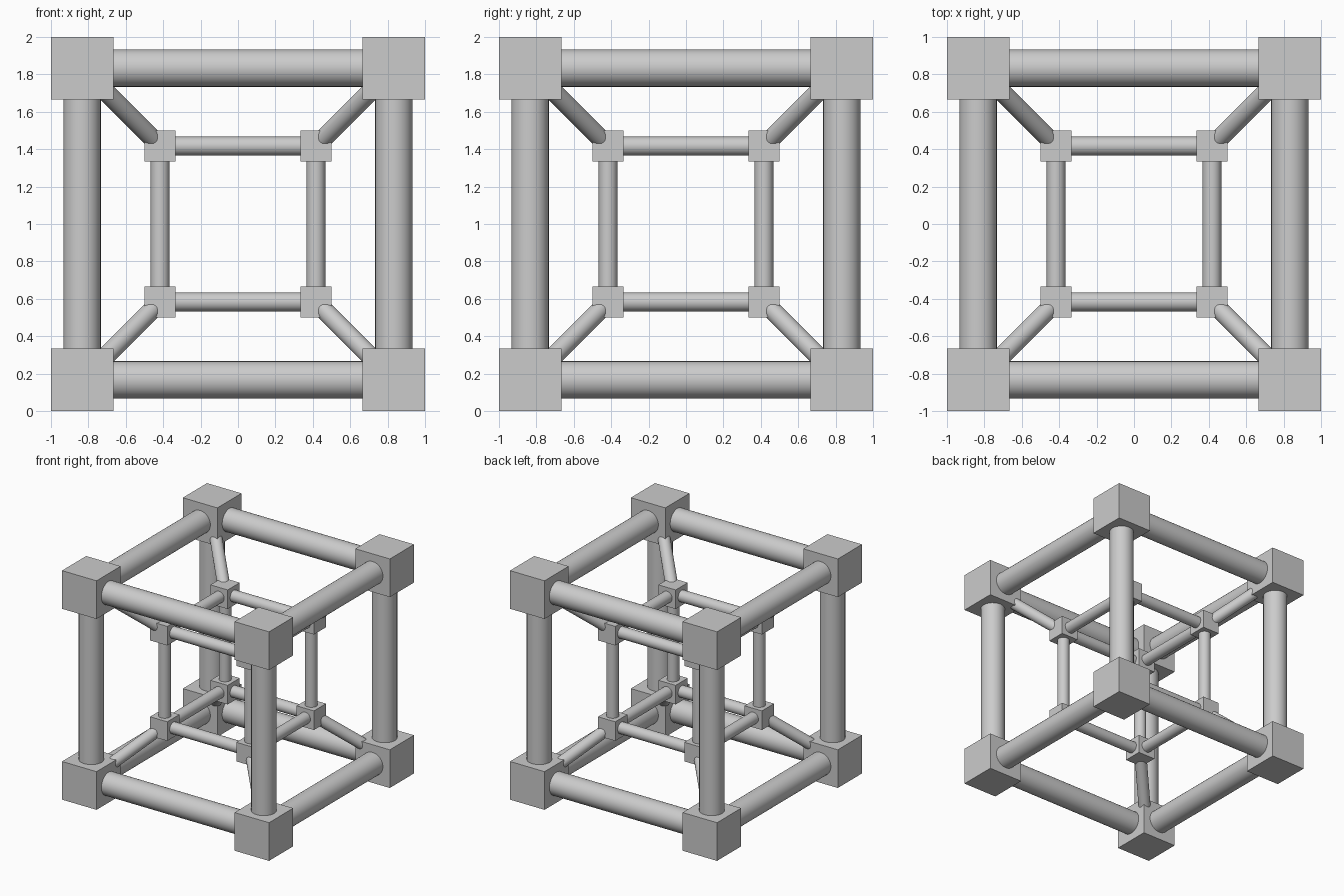
import bpy
from mathutils import Vector
from itertools import product

if "Cube" in bpy.data.objects:
    bpy.data.objects.remove(bpy.data.objects["Cube"])

CENTRE = Vector((0, 0, 1))
OUTER, INNER = 5 / 6, 5 / 12      # distance of block centres from the middle
SIGNS = [Vector((x, y, z)) for x in (-1, 1) for y in (-1, 1) for z in (-1, 1)]


def block(name, centre, size):
    bpy.ops.mesh.primitive_cube_add(size=size, location=centre)
    bpy.context.object.name = name


def rod(name, a, b, radius):
    d = b - a
    bpy.ops.mesh.primitive_cylinder_add(vertices=32, radius=radius, depth=d.length,
                                        location=(a + b) / 2)
    ob = bpy.context.object
    ob.name = name
    ob.rotation_euler = d.to_track_quat('Z', 'Y').to_euler()
    bpy.ops.object.shade_smooth_by_angle()


# Two nested cube frames: corner blocks joined by round edge rods
for label, reach, size, radius in (("outer", OUTER, 1 / 3, 0.1), ("inner", INNER, 1 / 6, 0.05)):
    for s in SIGNS:
        block(label + "_corner_block", CENTRE + s * reach, size)
        for axis in range(3):
            if s[axis] < 0:
                step = Vector((0, 0, 0))
                step[axis] = size / 2
                end = s.copy()
                end[axis] = 1
                rod(label + "_edge_rod", CENTRE + s * reach + step,
                    CENTRE + end * reach - step, radius)

# Diagonal struts linking each inner corner to its outer corner
for s in SIGNS:
    rod("diagonal_strut", CENTRE + s * 0.43, CENTRE + s * 0.72, 0.05)
